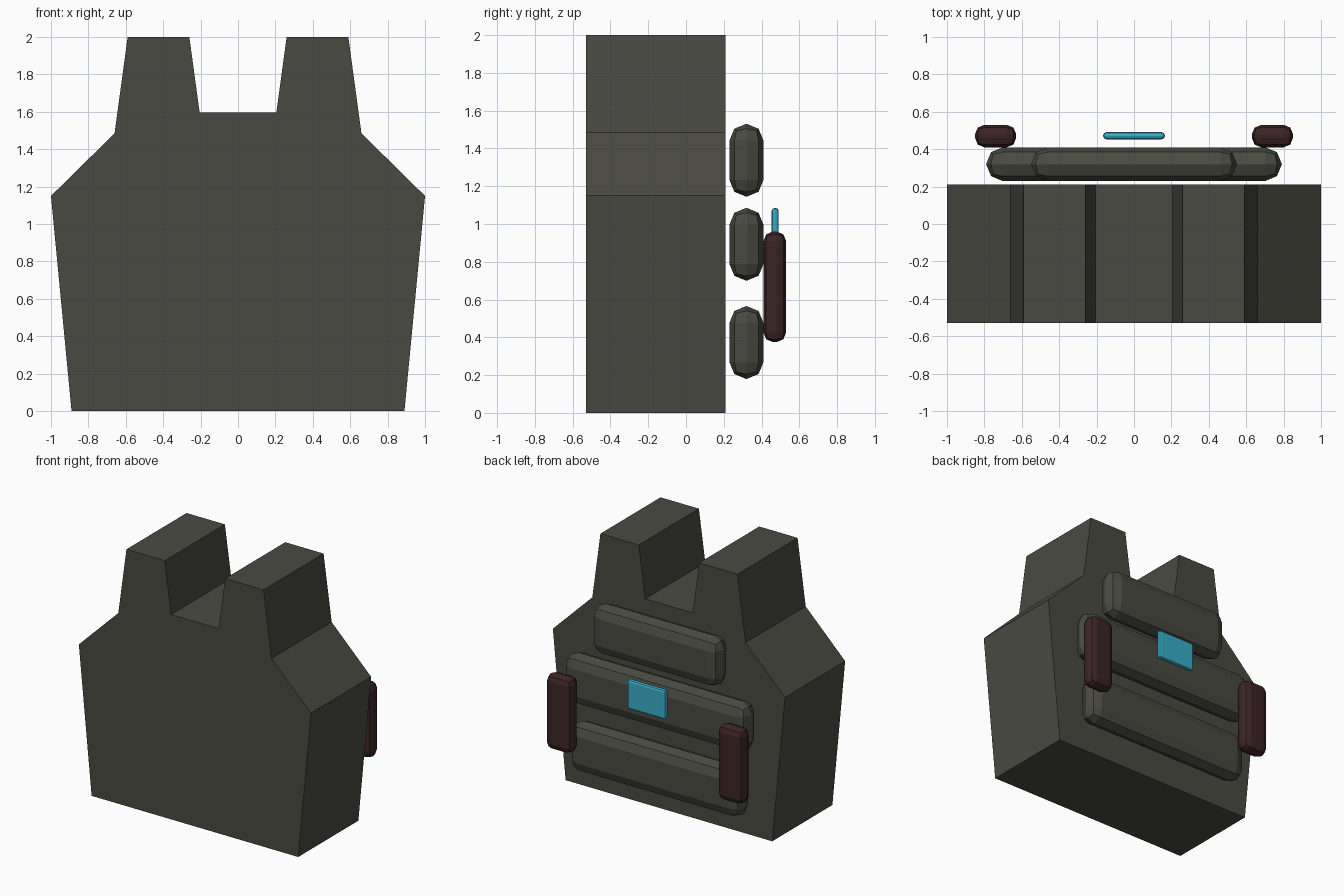
import bpy
import bmesh

cube = bpy.data.objects.get("Cube")
if cube:
    bpy.data.objects.remove(cube, do_unlink=True)


def material(name, rgb):
    mat = bpy.data.materials.new(name)
    mat.use_nodes = True
    colour = (*rgb, 1)
    mat.diffuse_color = colour
    mat.node_tree.nodes["Principled BSDF"].inputs["Base Color"].default_value = colour
    return mat


olive = material("dark olive grey", (0.068, 0.068, 0.055))
maroon = material("dark maroon", (0.046, 0.017, 0.018))
cyan = material("screen cyan", (0.04, 0.42, 0.59))


def finish(name, bm, mat):
    bmesh.ops.recalc_face_normals(bm, faces=bm.faces)
    mesh = bpy.data.meshes.new(name)
    bm.to_mesh(mesh)
    bm.free()
    mesh.materials.append(mat)
    obj = bpy.data.objects.new(name, mesh)
    bpy.context.collection.objects.link(obj)
    return obj


def rounded_box(name, x, y, z, bevel, mat):
    """Box spanning three (low, high) ranges, with two-step bevelled edges."""
    bm = bmesh.new()
    bmesh.ops.create_cube(bm, size=1)
    for v in bm.verts:
        for axis, (low, high) in enumerate((x, y, z)):
            v.co[axis] = high if v.co[axis] > 0 else low
    obj = finish(name, bm, mat)
    mod = obj.modifiers.new("rounded edges", "BEVEL")
    mod.width = bevel
    mod.segments = 2
    mod.limit_method = "NONE"
    return obj


# Vest body: mirrored half outline, extruded front to back
half = [(0.89, 0), (1, 1.15), (0.66, 1.485), (0.59, 2), (0.26, 2), (0.205, 1.595)]
outline = half + [(-x, z) for x, z in reversed(half)]
bm = bmesh.new()
front = bm.faces.new([bm.verts.new((x, -0.53, z)) for x, z in outline])
back = bmesh.ops.extrude_face_region(bm, geom=[front], use_keep_orig=True)
for v in back["geom"]:
    if isinstance(v, bmesh.types.BMVert):
        v.co.y = 0.21
finish("vest_body", bm, olive)

# Padded plates across the back
for name, w, low, high in (("upper", 0.55, 1.145, 1.53),
                           ("middle", 0.79, 0.70, 1.085),
                           ("lower", 0.74, 0.18, 0.565)):
    rounded_box(name + "_back_plate", (-w, w), (0.23, 0.41), (low, high), 0.088, olive)

# Side pouches
for name, s in (("left", 1), ("right", -1)):
    rounded_box(name + "_pouch", sorted((s * 0.63, s * 0.85)), (0.41, 0.53),
                (0.375, 0.96), 0.05, maroon)

# Small screen
rounded_box("screen", (-0.165, 0.165), (0.453, 0.491), (0.855, 1.085), 0.017, cyan)
